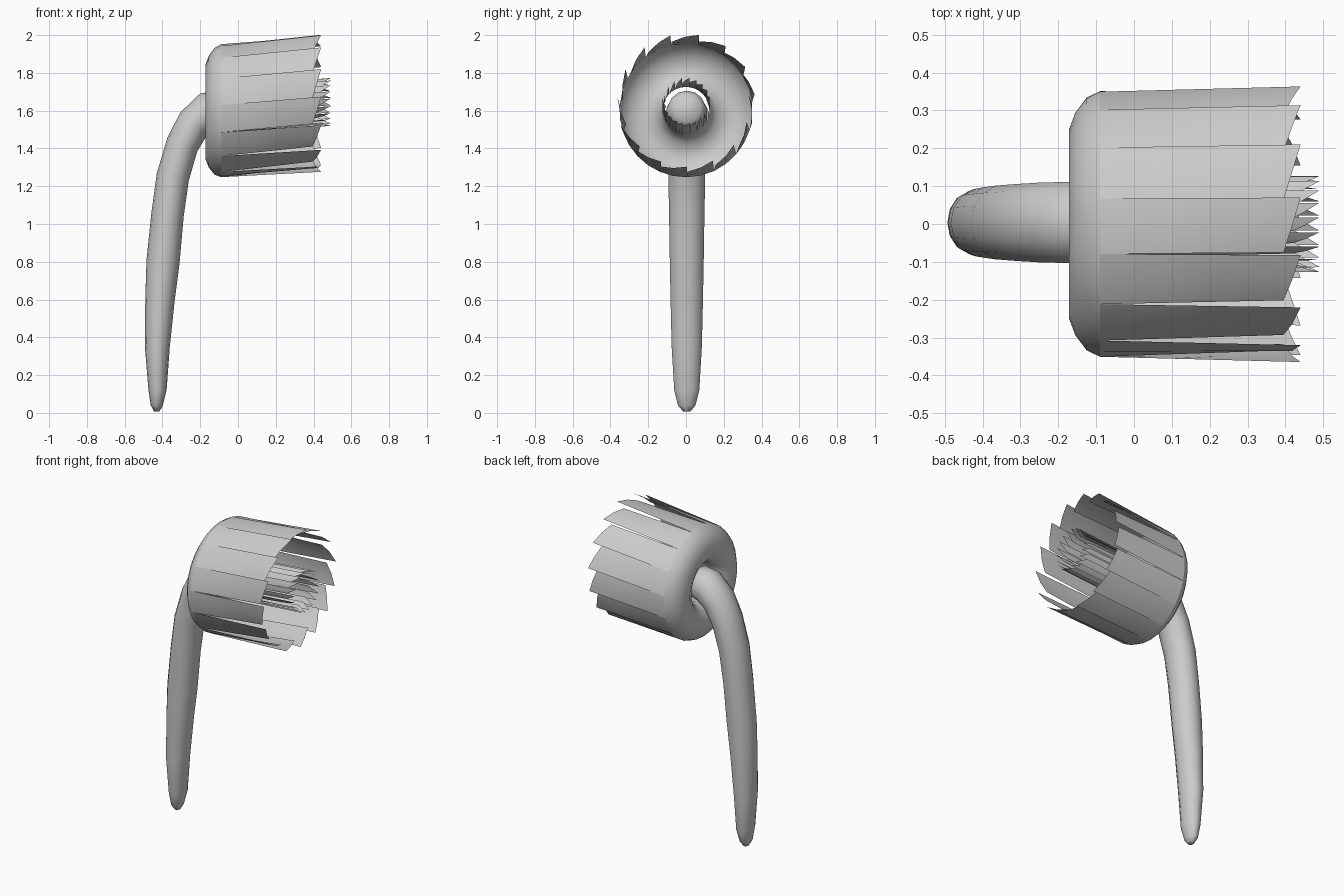
import bpy, bmesh, math
from mathutils import Vector

cube = bpy.data.objects.get("Cube")
if cube:
    bpy.data.objects.remove(cube)

grey = bpy.data.materials.new("plain_grey")
grey.use_nodes = True
grey.diffuse_color = (0.6, 0.6, 0.6, 1)
grey.node_tree.nodes["Principled BSDF"].inputs["Base Color"].default_value = (0.6, 0.6, 0.6, 1)


def on_axis(x, r, deg):
    """Point around the gently tilted axis of the flower head."""
    a = math.radians(deg)
    return Vector((x, r * math.cos(a), 1.607 + 0.08 * x + r * math.sin(a)))


def finish(name, bm, angle=40):
    mesh = bpy.data.meshes.new(name)
    bm.to_mesh(mesh)
    bm.free()
    mesh.materials.append(grey)
    obj = bpy.data.objects.new(name, mesh)
    bpy.context.collection.objects.link(obj)
    bpy.ops.object.select_all(action='DESELECT')
    obj.select_set(True)
    bpy.context.view_layer.objects.active = obj
    bpy.ops.object.shade_smooth_by_angle(angle=math.radians(angle))
    return obj


def bridge(bm, rings):
    for lo, hi in zip(rings, rings[1:]):
        n = len(lo)
        for i in range(n):
            bm.faces.new((lo[i], lo[(i + 1) % n], hi[(i + 1) % n], hi[i]))


def petal_ring(name, count, start, x0, r0, x_tip, x_low, r_tip, r_low, steps=3):
    """Separate overlapping strips, each lifted and longer on one edge."""
    bm = bmesh.new()
    span = 360 / count
    for k in range(count):
        grid = []
        for u in (0, 0.5, 1):
            deg = start + span * (k + u)
            end_x = x_tip + (x_low - x_tip) * u
            end_r = r_tip + (r_low - r_tip) * u
            grid.append([bm.verts.new(on_axis(x0 + (end_x - x0) * t / steps,
                                              r0 + (end_r - r0) * t / steps, deg))
                         for t in range(steps + 1)])
        for a, b in zip(grid, grid[1:]):
            for t in range(steps):
                bm.faces.new((a[t], b[t], b[t + 1], a[t + 1]))
    finish(name, bm)


# Rounded back of the flower head, from the central hole out to the petals
bm = bmesh.new()
profile = [(-0.08, 0.125), (-0.12, 0.135), (-0.15, 0.16), (-0.17, 0.205),
           (-0.172, 0.25), (-0.155, 0.295), (-0.125, 0.335), (-0.09, 0.352)]
bridge(bm, [[bm.verts.new(on_axis(x, r, 7 + 12 * i)) for i in range(30)]
            for x, r in profile])
finish("head_back", bm, 60)

# Outer petals and the narrow inner tube of spikes
petal_ring("outer_petals", 15, 79, -0.09, 0.352, 0.44, 0.395, 0.366, 0.335)
petal_ring("inner_spikes", 20, 10, -0.08, 0.125, 0.49, 0.42, 0.128, 0.108)

# Curved tapering stem: x, z, lean in degrees, radius in the bend, radius across
stem = [(-0.43, 0.008, 90, 0.015, 0.02), (-0.43, 0.04, 90, 0.032, 0.048),
        (-0.426, 0.12, 90, 0.048, 0.068), (-0.427, 0.35, 90, 0.066, 0.082),
        (-0.413, 0.6, 86, 0.078, 0.088), (-0.397, 0.8, 84, 0.088, 0.092),
        (-0.373, 1.05, 83, 0.086, 0.096), (-0.345, 1.25, 77, 0.087, 0.1),
        (-0.295, 1.42, 65, 0.087, 0.104), (-0.235, 1.53, 50, 0.093, 0.108),
        (-0.165, 1.592, 20, 0.105, 0.11), (-0.1, 1.607, 8, 0.1, 0.1),
        (-0.06, 1.612, 5, 0.07, 0.07)]
bm = bmesh.new()
rings = []
for x, z, lean, bend, across in stem:
    s, c = math.sin(math.radians(lean)), math.cos(math.radians(lean))
    ring = []
    for i in range(14):
        a = math.tau * i / 14
        out = bend * math.cos(a)
        ring.append(bm.verts.new((x - out * s, 0.004 + across * math.sin(a), z + out * c)))
    rings.append(ring)
bridge(bm, rings)
bm.faces.new(rings[0])
bm.faces.new(rings[-1])
bmesh.ops.recalc_face_normals(bm, faces=bm.faces)
finish("stem", bm, 60)
